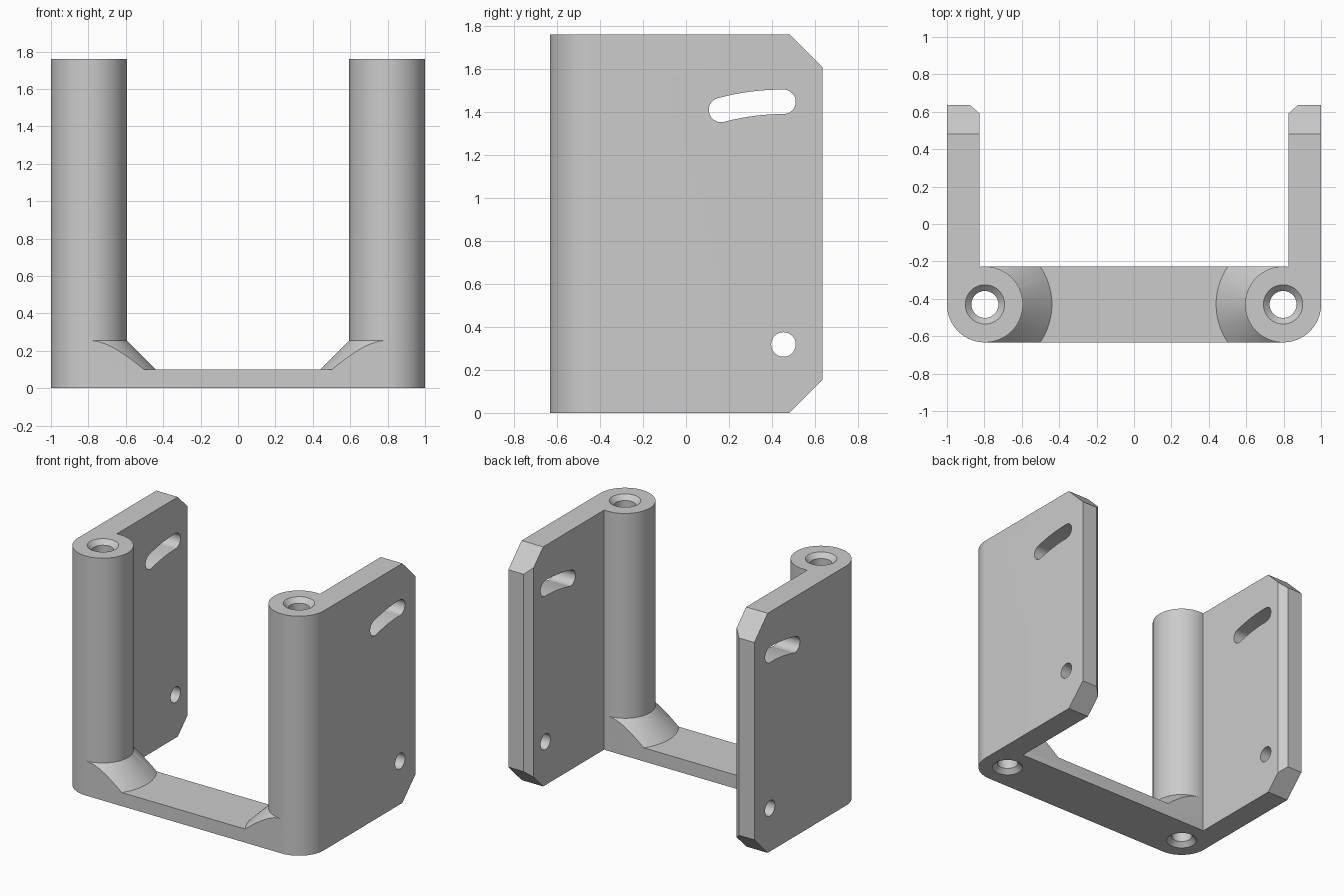
import bpy, bmesh
from math import sin, cos, pi, radians, asin, sqrt
from mathutils import Vector

cube = bpy.data.objects.get("Cube")
if cube:
    bpy.data.objects.remove(cube, do_unlink=True)

# Main dimensions
H = 1.76                 # overall height
PX, PY, R = 0.797, -0.43, 0.203   # post axis and radius
BACK = 0.635             # rear edge of the side plates
INNER = 0.825            # inner face of the side plates
BAR, FILLET = 0.1, 0.255  # heights of bar and of the flared post foot
PIVOT, SLOT_R, HOLE_R = Vector((0.453, 0.318)), 1.128, 0.057
SEG = 96

grey = bpy.data.materials.new("light grey")
grey.use_nodes = True
colour = (0.6, 0.6, 0.6, 1)
grey.diffuse_color = colour
grey.node_tree.nodes["Principled BSDF"].inputs["Base Color"].default_value = colour


def arc(cx, cy, r, a0, a1, n):
    return [(cx + r * cos(a0 + (a1 - a0) * i / n),
             cy + r * sin(a0 + (a1 - a0) * i / n)) for i in range(n + 1)]


def finish(name, bm):
    bmesh.ops.recalc_face_normals(bm, faces=bm.faces)
    mesh = bpy.data.meshes.new(name)
    bm.to_mesh(mesh)
    bm.free()
    mesh.materials.append(grey)
    obj = bpy.data.objects.new(name, mesh)
    bpy.context.collection.objects.link(obj)
    return obj


def prism(name, outline, lo, hi, axis="z"):
    """Extrude an xy outline along z, or a yz outline along x."""
    bm = bmesh.new()
    place = (lambda a, b: (a, b, lo)) if axis == "z" else (lambda a, b: (lo, a, b))
    face = bm.faces.new([bm.verts.new(place(*p)) for p in outline])
    moved = bmesh.ops.extrude_face_region(bm, geom=[face])["geom"]
    step = (0, 0, hi - lo) if axis == "z" else (hi - lo, 0, 0)
    bmesh.ops.translate(bm, vec=step, verts=[v for v in moved if isinstance(v, bmesh.types.BMVert)])
    return finish(name, bm)


def frustum(name, x, r0, r1, z0, z1):
    """Upright cone section on a post axis."""
    bm = bmesh.new()
    bmesh.ops.create_cone(bm, cap_ends=True, segments=SEG, radius1=r0, radius2=r1, depth=z1 - z0)
    bmesh.ops.translate(bm, vec=(x, PY, (z0 + z1) / 2), verts=bm.verts)
    return finish(name, bm)


def combine(obj, tool, operation):
    mod = obj.modifiers.new(operation.lower(), "BOOLEAN")
    mod.operation, mod.object, mod.solver = operation, tool, "EXACT"
    bpy.context.view_layer.objects.active = obj
    bpy.ops.object.modifier_apply(modifier=mod.name)
    bpy.data.objects.remove(tool, do_unlink=True)


# Base bar
lo, hi = PY - R, PY + R
frame = prism("mounting_bracket", [(-PX, lo), (PX, lo), (PX, hi), (-PX, hi)], 0, BAR)

for s in (-1, 1):
    # Flared foot, trimmed to the depth of the bar
    spread = R + FILLET - BAR
    foot = frustum("foot", s * PX, spread + BAR / 2, R, BAR / 2, FILLET)
    box = prism("trim", [(s * 0.2, lo), (s * PX, lo), (s * PX, hi), (s * 0.2, hi)], 0, 1)
    combine(foot, box, "INTERSECT")
    combine(frame, foot, "UNION")

    # Post and side plate share one outline
    join = asin(sqrt(R ** 2 - (INNER - PX) ** 2) / R)
    outline = [(1, BACK)] + arc(PX, PY, R, 0, -1.5 * pi, SEG * 3 // 4)
    outline += [(INNER, PY + R * sin(join)), (INNER, BACK - 0.045), (INNER + 0.05, BACK)]
    side = prism("side", [(s * x, y) for x, y in outline], 0, H)

    # Bevelled rear corners
    c = 0.155
    for z, d in ((0, 1), (H, -1)):
        tri = [(BACK - c - 0.1, z - d * 0.1), (BACK + 0.1, z - d * 0.1), (BACK + 0.1, z + d * (c + 0.1))]
        combine(side, prism("corner", tri, s * 0.7, s * 1.1, "x"), "DIFFERENCE")

    # Pivot hole and the curved slot swung around it
    hole = arc(PIVOT.x, PIVOT.y, HOLE_R, 0, 2 * pi, 48)[:-1]
    a0, a1 = radians(90), radians(104.9)
    ends = [(PIVOT.x + SLOT_R * cos(a), PIVOT.y + SLOT_R * sin(a)) for a in (a0, a1)]
    slot = arc(*PIVOT, SLOT_R + HOLE_R, a0, a1, 16)
    slot += arc(*ends[1], HOLE_R, a1, a1 + pi, 24)[1:]
    slot += arc(*PIVOT, SLOT_R - HOLE_R, a1, a0, 16)[1:]
    slot += arc(*ends[0], HOLE_R, a0 - pi, a0, 24)[1:-1]
    for shape in (hole, slot):
        combine(side, prism("opening", shape, s * 0.7, s * 1.1, "x"), "DIFFERENCE")
    combine(frame, side, "UNION")

    # Countersunk bore through the post
    bore, rim, e = 0.072, 0.105, 0.02
    sink = rim - bore
    combine(frame, frustum("bore", s * PX, bore, bore, -0.1, H + 0.1), "DIFFERENCE")
    combine(frame, frustum("sink", s * PX, rim + e, bore, -e, sink), "DIFFERENCE")
    combine(frame, frustum("sink", s * PX, bore, rim + e, H - sink, H + e), "DIFFERENCE")

bpy.ops.object.select_all(action="DESELECT")
frame.select_set(True)
bpy.context.view_layer.objects.active = frame
bpy.ops.object.shade_smooth_by_angle(angle=radians(25))
